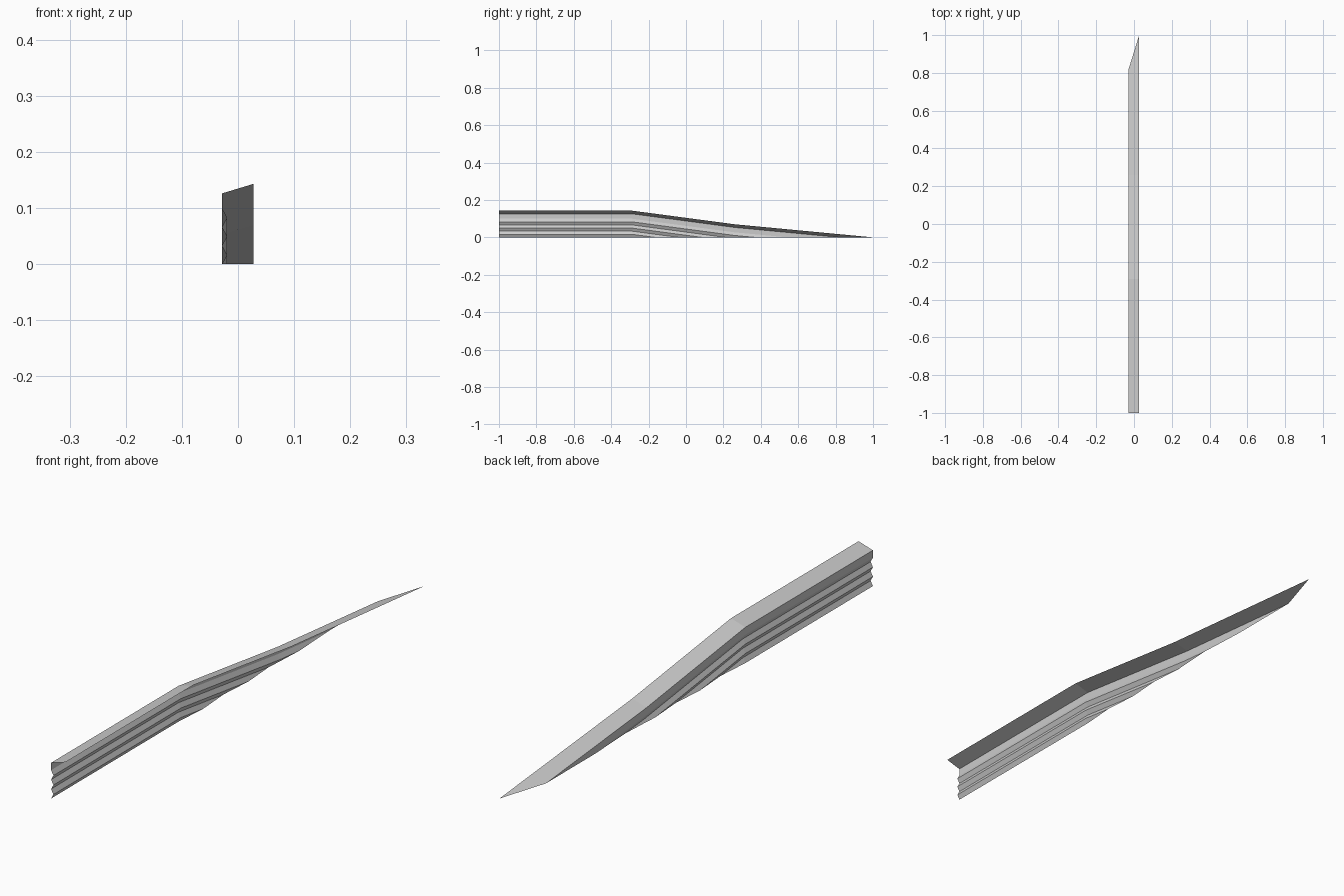
import bpy, bmesh

if "Cube" in bpy.data.objects:
    bpy.data.objects.remove(bpy.data.objects["Cube"])

# cross-section (x, z): sloped top flange, short upright lip, zigzag web
profile = [(0.0275, 0.143), (-0.0285, 0.126), (-0.0285, 0.100)]
pitch = 0.1 / 3
for i in range(3):
    profile.append((-0.0195, 0.100 - pitch * (i + 0.5)))
    profile.append((-0.0285, 0.100 - pitch * (i + 1)))

# stations along the length (y, drop): level run, then two ramps into the ground
stations = [(-1.0, 0.0), (-0.29, 0.0), (0.26, 0.073), (1.0, 0.143)]

bm = bmesh.new()
rows = [[bm.verts.new((x, y, z - d)) for x, z in profile] for y, d in stations]
for a, b in zip(rows, rows[1:]):
    for j in range(len(profile) - 1):
        bm.faces.new((a[j], b[j], b[j + 1], a[j + 1]))

# trim everything that sinks below the ground
bmesh.ops.bisect_plane(bm, geom=bm.verts[:] + bm.edges[:] + bm.faces[:], dist=1e-6,
                       plane_co=(0, 0, 0), plane_no=(0, 0, -1), clear_outer=True)

mesh = bpy.data.meshes.new("barrier_rail")
bm.to_mesh(mesh)
bm.free()
bpy.context.collection.objects.link(bpy.data.objects.new("barrier_rail", mesh))
